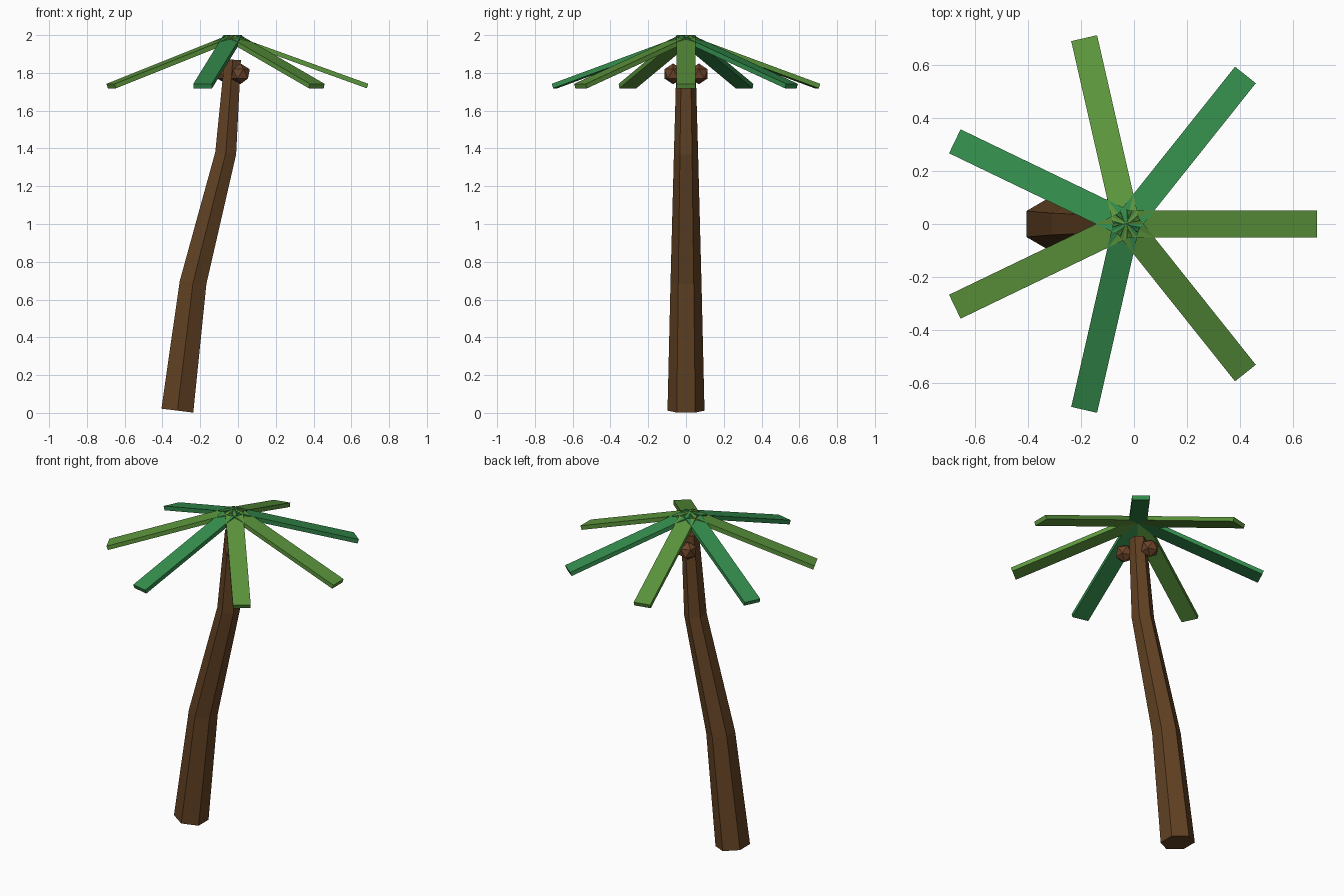
import bpy, bmesh
from math import radians, sin, cos, tau, atan2, sqrt
from mathutils import Matrix, Vector

if "Cube" in bpy.data.objects:
    bpy.data.objects.remove(bpy.data.objects["Cube"])


def material(name, rgb):
    m = bpy.data.materials.new(name)
    m.diffuse_color = (*rgb, 1)
    m.use_nodes = True
    m.node_tree.nodes["Principled BSDF"].inputs["Base Color"].default_value = m.diffuse_color
    return m


bark = material("bark", (0.12, 0.053, 0.017))
shell = material("coconut_shell", (0.15, 0.058, 0.022))
greens = [material("leaf_green", (0.105, 0.3, 0.045)),
          material("leaf_deep_green", (0.035, 0.27, 0.075))]


def add_object(name, bm, mat):
    bmesh.ops.recalc_face_normals(bm, faces=bm.faces)
    me = bpy.data.meshes.new(name)
    bm.to_mesh(me)
    bm.free()
    me.materials.append(mat)
    ob = bpy.data.objects.new(name, me)
    bpy.context.collection.objects.link(ob)
    return ob


# Trunk: bent, tapering hexagonal tube; rings are (x, z, radius, tilt)
bm = bmesh.new()
rings = []
for x, z, r, tilt in [(-0.321, 0.012, 0.098, 7), (-0.238, 0.69, 0.082, 6),
                      (-0.065, 1.375, 0.064, 7), (-0.028, 1.87, 0.05, 4)]:
    rot = Matrix.Rotation(radians(tilt), 3, 'Y')
    rings.append([bm.verts.new(Vector((x, 0, z)) + rot @ Vector(
        (r * cos(a), r * sin(a), 0))) for a in (tau * (k + 0.5) / 6 for k in range(6))])
for lo, hi in zip(rings, rings[1:]):
    for k in range(6):
        n = (k + 1) % 6
        bm.faces.new((lo[k], lo[n], hi[n], hi[k]))
bm.faces.new(rings[0])
bm.faces.new(rings[-1])
add_object("trunk", bm, bark)

# Fronds: seven drooping flat planks meeting at the crown
REACH, DROP, WIDTH, THICK = 0.715, 0.258, 0.1, 0.025
pitch = atan2(DROP, REACH)
length = sqrt(REACH ** 2 + DROP ** 2)
for i in range(7):
    bm = bmesh.new()
    bmesh.ops.create_cube(bm, size=1)
    bm.transform(Matrix.Translation((-0.028, 0, 2.0))
                 @ Matrix.Rotation(tau * i / 7, 4, 'Z')
                 @ Matrix.Translation((0.003, 0, 0))
                 @ Matrix.Rotation(pitch, 4, 'Y')
                 @ Matrix.Translation((length / 2, 0, -THICK / 2))
                 @ Matrix.Diagonal((length, WIDTH, THICK, 1)))
    add_object(f"frond_{i + 1}", bm, greens[i % 2])

# Coconuts: one on each side of the trunk top
for name, loc in [("coconut_front", (0.013, -0.068, 1.795)),
                  ("coconut_back", (-0.06, 0.068, 1.795))]:
    bm = bmesh.new()
    bmesh.ops.create_icosphere(bm, subdivisions=1, radius=0.055,
                               matrix=Matrix.Translation(loc))
    add_object(name, bm, shell)
